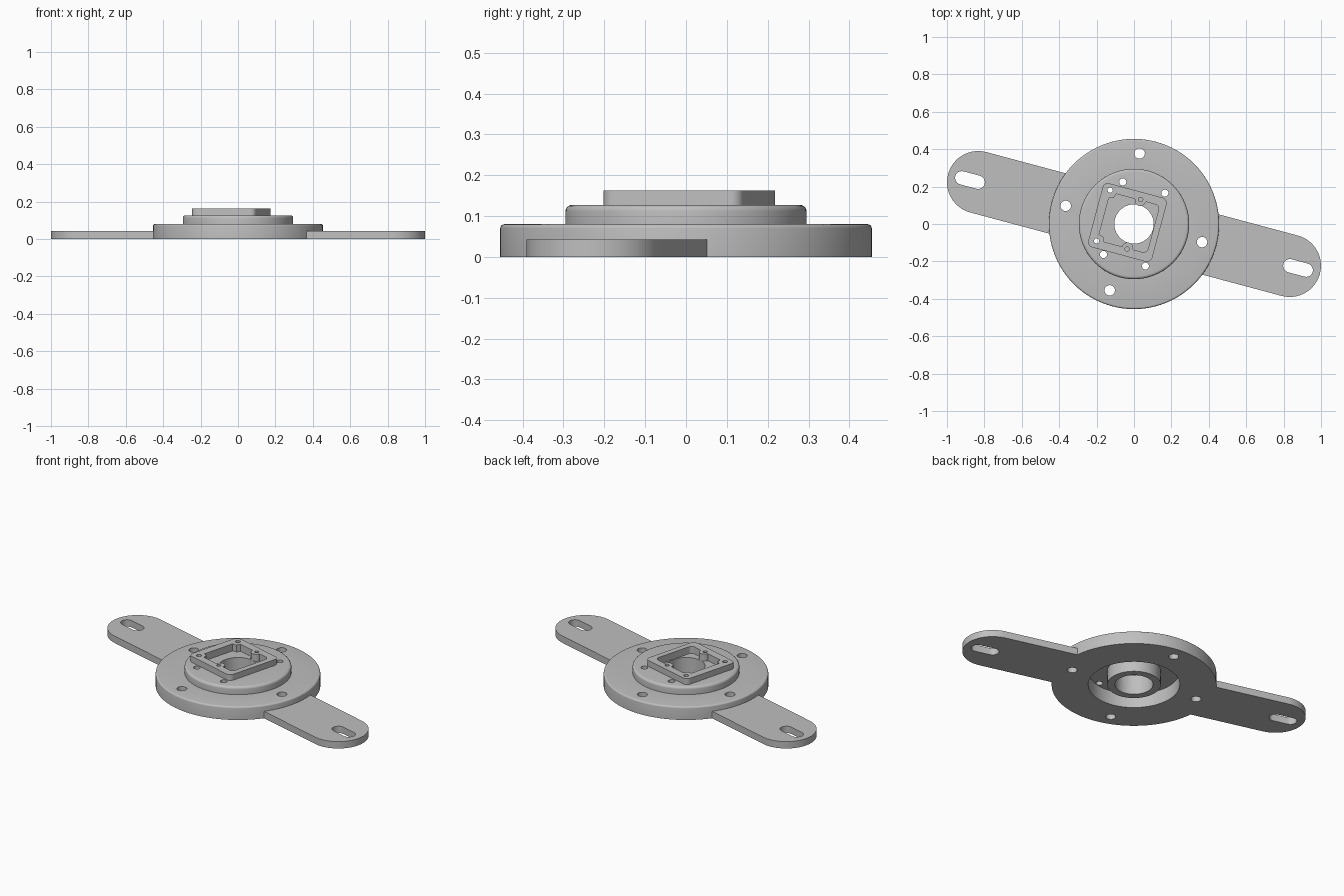
import bpy, bmesh, math
from mathutils import Matrix, Vector

if "Cube" in bpy.data.objects:
    bpy.data.objects.remove(bpy.data.objects["Cube"])

TILT = math.radians(-15)
grey = bpy.data.materials.new("light_grey")
grey.diffuse_color = (0.52, 0.52, 0.52, 1)
grey.use_nodes = True
grey.node_tree.nodes["Principled BSDF"].inputs["Base Color"].default_value = grey.diffuse_color


def finish(name, bm):
    bmesh.ops.recalc_face_normals(bm, faces=bm.faces)
    me = bpy.data.meshes.new(name)
    bm.to_mesh(me)
    bm.free()
    me.materials.append(grey)
    ob = bpy.data.objects.new(name, me)
    bpy.context.collection.objects.link(ob)
    return ob


def arc(cx, cy, r, a0, a1, n=12):
    """Points on an arc, angles in degrees."""
    return [(cx + r * math.cos(math.radians(a0 + (a1 - a0) * i / n)),
             cy + r * math.sin(math.radians(a0 + (a1 - a0) * i / n))) for i in range(n + 1)]


def place(pts, cx=0, cy=0, ang=TILT):
    c, s = math.cos(ang), math.sin(ang)
    return [(cx + x * c - y * s, cy + x * s + y * c) for x, y in pts]


def prism(name, pts, z0, z1):
    bm = bmesh.new()
    face = bm.faces.new([bm.verts.new((x, y, z0)) for x, y in pts])
    ext = bmesh.ops.extrude_face_region(bm, geom=[face])
    top = [v for v in ext["geom"] if isinstance(v, bmesh.types.BMVert)]
    bmesh.ops.translate(bm, verts=top, vec=(0, 0, z1 - z0))
    return finish(name, bm)


def lathe(name, profile, n=96):
    bm = bmesh.new()
    rings = [[bm.verts.new((r * math.cos(2 * math.pi * i / n), r * math.sin(2 * math.pi * i / n), z))
              for i in range(n)] for r, z in profile]
    for k, ring in enumerate(rings):
        nxt = rings[(k + 1) % len(rings)]
        for i in range(n):
            j = (i + 1) % n
            bm.faces.new((ring[i], ring[j], nxt[j], nxt[i]))
    return finish(name, bm)


def cut(target, cutters):
    """Subtract each cutter from the target, then remove the cutters."""
    bpy.context.view_layer.objects.active = target
    for c in cutters:
        mod = target.modifiers.new("cut", "BOOLEAN")
        mod.operation, mod.solver, mod.object = "DIFFERENCE", "EXACT", c
        bpy.ops.object.modifier_apply(modifier=mod.name)
        bpy.data.objects.remove(c, do_unlink=True)


def drill(x, y, r, z0=-0.1, z1=0.3):
    return prism("hole_cutter", arc(x, y, r, 0, 360 - 15, 23), z0, z1)


# Stepped hub with centre bore and annular recess underneath
profile = [(0.105, 0), (0.148, 0), (0.148, 0.085), (0.253, 0.085), (0.253, 0), (0.455, 0)]
profile += arc(0.445, 0.07, 0.010, 0, 90, 4) + [(0.295, 0.08)]
profile += arc(0.280, 0.112, 0.015, 0, 90, 5) + [(0.105, 0.127)]
hub = lathe("stepped_hub", profile)

# Square frame outline and pocket outline, in the frame's own axes
FX, FY, H = -0.035, 0.008, 0.177
frame_pts = []
for sx, sy, a in ((1, 1, 0), (-1, 1, 90), (-1, -1, 180), (1, -1, 270)):
    frame_pts += arc(sx * (H - 0.03), sy * (H - 0.03), 0.03, a, a + 90, 8)
P = 0.132
pocket = arc(0.118, P - 0.025, 0.025, 0, 90, 6)
pocket += arc(0.036, P, 0.03, 0, -180, 12)
pocket += [(-0.098, P), (-0.105, P - 0.024), (-0.13, P - 0.031)]
pocket += [(-0.13, -P + 0.031), (-0.105, -P + 0.024), (-0.098, -P)]
pocket += arc(0.036, -P, 0.03, 180, 0, 12)
pocket += arc(0.118, -P + 0.025, 0.025, 270, 360, 6)
pocket = place(pocket, FX, FY)
frame = prism("square_frame", place(frame_pts, FX, FY), 0.127, 0.163)

corner_holes = place([(-0.134, 0.143), (-0.134, -0.138)], FX, FY)
tab_holes = place([(0.036, 0.137), (0.036, -0.137)], FX, FY)
flange_holes = [(0.03, 0.377), (-0.365, 0.097), (0.364, -0.097), (-0.13, -0.355)]
step_holes = [(-0.06, 0.225), (0.165, 0.165), (-0.163, -0.163), (0.061, -0.225)]

cut(frame, [prism("pocket_cutter", pocket, 0.1, 0.3)]
    + [drill(x, y, 0.014) for x, y in corner_holes]
    + [drill(x, y, 0.012) for x, y in tab_holes])
cut(hub, [prism("pocket_cutter", pocket, 0.12, 0.3)]
    + [drill(x, y, 0.028) for x, y in flange_holes]
    + [drill(x, y, 0.019) for x, y in step_holes]
    + [drill(x, y, 0.014) for x, y in corner_holes]
    + [drill(x, y, 0.012, 0.1) for x, y in tab_holes])

# Two slotted mounting arms on opposite sides
W, END, R = 0.167, 0.862, 0.45
spread = math.degrees(math.asin(W / R))
arm_pts = arc(END, 0, W, -90, 90, 32) + arc(0, 0, R, spread, -spread, 16)
slot_pts = arc(0.953, 0, 0.036, -90, 90, 12) + arc(0.863, 0, 0.036, 90, 270, 12)
arms = []
for side, ang in (("right", TILT), ("left", TILT + math.pi)):
    arm = prism(side + "_arm", place(arm_pts, ang=ang), 0, 0.042)
    cut(arm, [prism("slot_cutter", place(slot_pts, ang=ang), -0.1, 0.1)])
    arms.append(arm)

# Smooth curved walls, keep edges crisp
for ob in [hub, frame] + arms:
    bpy.ops.object.select_all(action="DESELECT")
    ob.select_set(True)
    bpy.context.view_layer.objects.active = ob
    bpy.ops.object.shade_smooth_by_angle(angle=math.radians(30))
